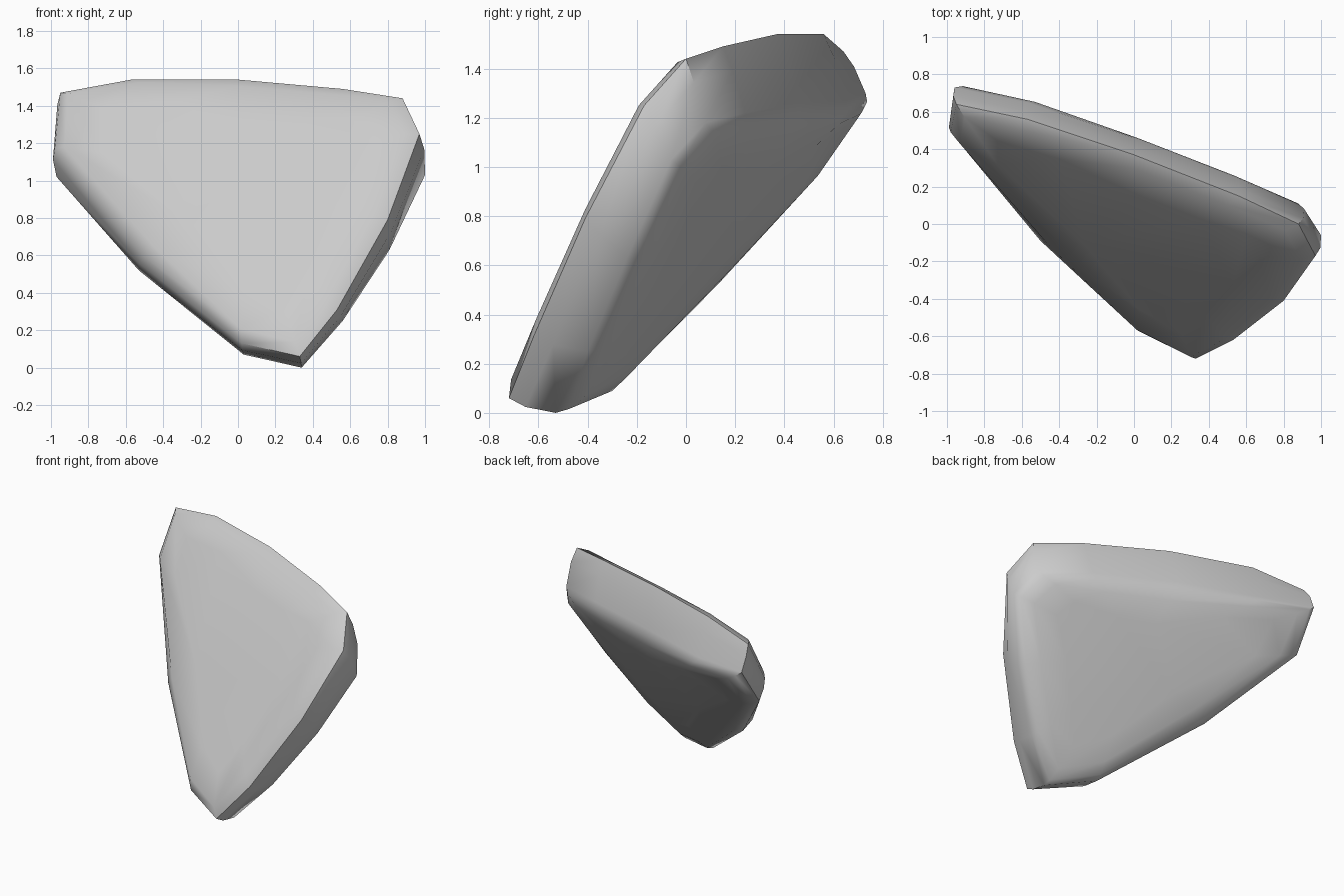
import bpy
import bmesh
import math
from mathutils import Vector

default_cube = bpy.data.objects.get("Cube")
if default_cube:
    bpy.data.objects.remove(default_cube, do_unlink=True)

# Direction the broad front face points
FACING = Vector((-0.28, -0.805, 0.523)).normalized()

# Rounded triangular outline: front rim edge and back rim edge
FRONT_RIM = [
    (-.95, .64, 1.47), (-.57, .56, 1.54), (0, .37, 1.54), (.56, .15, 1.49),
    (.88, 0, 1.44), (.97, -.17, 1.25), (.8, -.41, .79), (.53, -.62, .31),
    (.33, -.72, .06), (.02, -.57, .13), (-.5, -.09, .59), (-.98, .49, 1.17),
]
BACK_RIM = [
    (-.96, .73, 1.3), (-.57, .65, 1.27), (0, .46, 1.26), (.56, .24, 1.22),
    (.91, .08, 1.18), (1, -.06, 1.03), (.81, -.24, .63), (.56, -.4, .25),
    (.34, -.53, 0), (.03, -.35, .07), (-.53, .1, .52), (-.97, .54, 1.02),
]


def inset(ring, distance, push):
    """Move a ring towards its centre and push it along the facing direction."""
    centre = sum(ring, Vector()) / len(ring)
    return [p + (centre - p).normalized() * distance + FACING * push for p in ring]


def make_material(name, colour):
    material = bpy.data.materials.new(name)
    material.use_nodes = True
    material.diffuse_color = colour
    material.node_tree.nodes["Principled BSDF"].inputs["Base Color"].default_value = colour
    return material


def loft(name, rings, material):
    """Bridge matching rings from front to back and cap both ends."""
    bm = bmesh.new()
    loops = [[bm.verts.new(p) for p in ring] for ring in rings]
    for upper, lower in zip(loops, loops[1:]):
        for i in range(len(upper)):
            j = (i + 1) % len(upper)
            bm.faces.new((upper[i], upper[j], lower[j], lower[i]))
    bm.faces.new(loops[0])
    bm.faces.new(loops[-1])
    bmesh.ops.recalc_face_normals(bm, faces=bm.faces)
    mesh = bpy.data.meshes.new(name)
    bm.to_mesh(mesh)
    bm.free()
    mesh.materials.append(material)
    obj = bpy.data.objects.new(name, mesh)
    bpy.context.collection.objects.link(obj)
    return obj


front = [Vector(p) for p in FRONT_RIM]
back = [Vector(p) for p in BACK_RIM]
middle = [a.lerp(b, 0.4) for a, b in zip(front, back)]

# Flat front, chamfer, slightly bulging rim, then a rounded back
rings = [
    inset(front, 0.3, 0.055),
    inset(front, 0.07, 0.04),
    front,
    inset(middle, -0.015, 0),
    back,
    inset(back, 0.045, -0.035),
    inset(back, 0.14, -0.06),
    inset(back, 0.32, -0.07),
]
slab = loft("stone_slab", rings, make_material("light grey stone", (0.6, 0.6, 0.6, 1)))

# Smooth faces with crisp rim corners
bpy.ops.object.select_all(action="DESELECT")
slab.select_set(True)
bpy.context.view_layer.objects.active = slab
bpy.ops.object.shade_smooth_by_angle(angle=math.radians(45))
